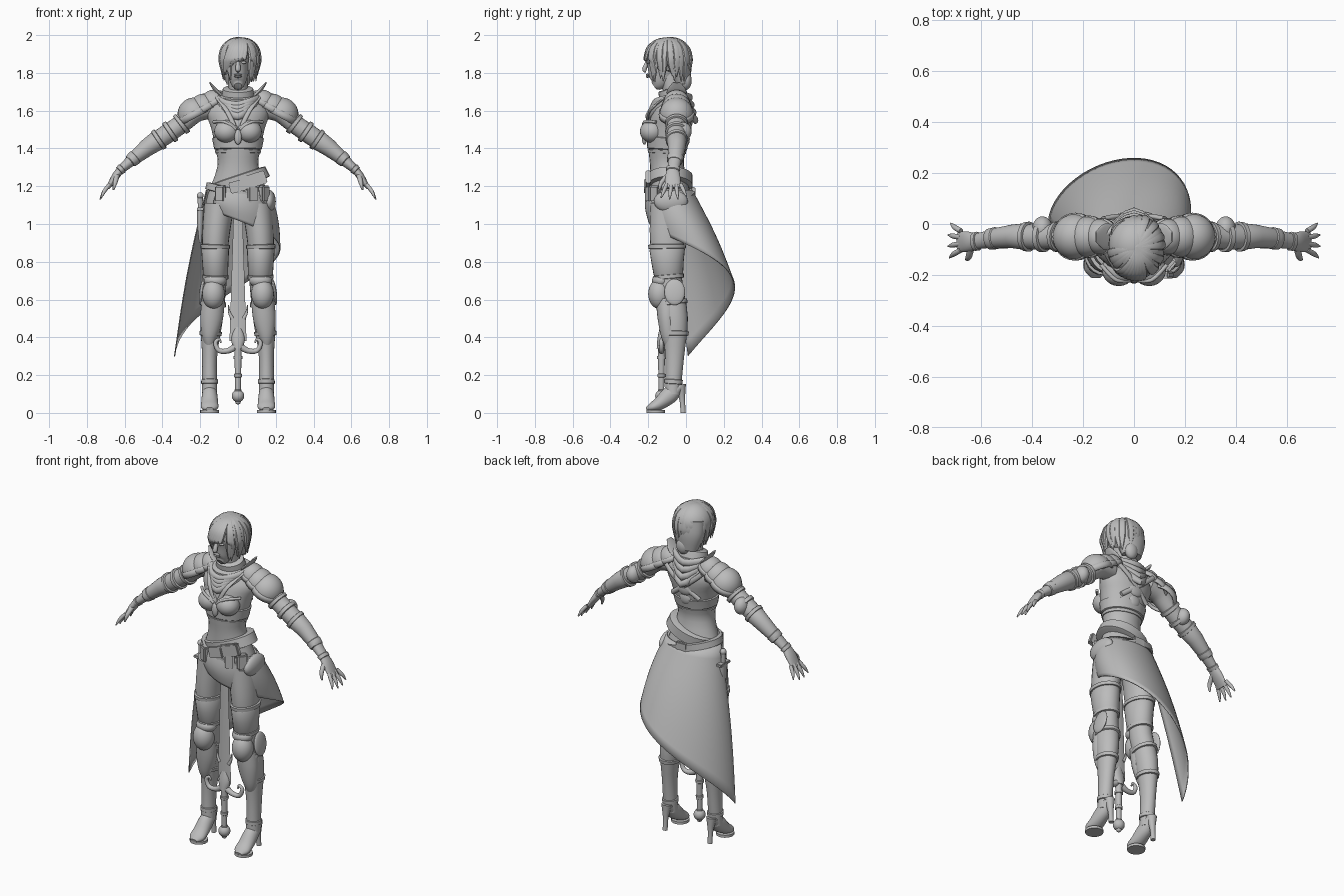
import bpy, bmesh, math, random
from mathutils import Matrix, Vector

random.seed(4)
cube = bpy.data.objects.get("Cube")
if cube:
    bpy.data.objects.remove(cube, do_unlink=True)

SIDEWAYS, DEEP, UP = Vector((1, 0, 0)), Vector((0, 1, 0)), Vector((0, 0, 1))
tone = (.5, .5, .5, 1)
grey = bpy.data.materials.new("plain_grey")
grey.use_nodes = True
grey.diffuse_color = tone
for node in grey.node_tree.nodes:
    if node.type == 'BSDF_PRINCIPLED':
        node.inputs["Base Color"].default_value = tone


def finish(name, bm, mirror=False, solid=0):
    bmesh.ops.recalc_face_normals(bm, faces=bm.faces[:])
    mesh = bpy.data.meshes.new(name)
    bm.to_mesh(mesh)
    bm.free()
    mesh.materials.append(grey)
    mesh.shade_smooth()
    mesh.set_sharp_from_angle(angle=math.radians(40))
    obj = bpy.data.objects.new(name, mesh)
    bpy.context.scene.collection.objects.link(obj)
    if solid:
        obj.modifiers.new("thickness", 'SOLIDIFY').thickness = solid
    if mirror:
        obj.modifiers.new("mirror", 'MIRROR')


def along(keys, t):
    """Point on a smooth path; t counts the keys from the start."""
    last = len(keys) - 1
    i = min(int(t), last - 1)
    u = t - i
    before, start, end, after = (keys[min(max(i + k, 0), last)] for k in (-1, 0, 1, 2))
    return [b + u / 2 * (c - a + u * (2 * a - 5 * b + 4 * c - d + u * (3 * (b - c) + d - a)))
            for a, b, c, d in zip(before, start, end, after)]


def loft(name, keys, ref=DEEP, sides=24, steps=4, mirror=False):
    """Oval rings on a path: position, half width, optional half size along ref."""
    keys = [(*key[:4], key[-1]) for key in keys]
    rows = [along(keys, i / steps) for i in range((len(keys) - 1) * steps + 1)]
    centres = [Vector(row[:3]) for row in rows]
    bm = bmesh.new()
    rings = []
    for i, (centre, row) in enumerate(zip(centres, rows)):
        tangent = (centres[min(i + 1, len(rows) - 1)] - centres[max(i - 1, 0)]).normalized()
        deep = (ref - tangent * ref.dot(tangent)).normalized()
        wide = deep.cross(tangent) * max(row[3], .002)
        deep = deep * max(row[4], .002)
        turns = [math.tau * k / sides for k in range(sides)]
        rings.append([bm.verts.new(centre + wide * math.cos(t) + deep * math.sin(t)) for t in turns])
    for low, high in zip(rings, rings[1:]):
        for k in range(sides):
            bm.faces.new((low[k - 1], low[k], high[k], high[k - 1]))
    bm.faces.new(rings[0])
    bm.faces.new(rings[-1])
    finish(name, bm, mirror)


def wrap(name, keys, start, end, grow=1, mirror=False):
    """Band with rounded edges that follows part of a path."""
    keys = [(*key[:4], key[-1]) for key in keys]
    band = []
    for f, swell in ((0, .9), (.1, 1), (.5, 1), (.9, 1), (1, .9)):
        x, y, z, w, d = along(keys, start + (end - start) * f)
        band.append((x, y, z, w * grow * swell, d * grow * swell))
    loft(name, band, steps=1, mirror=mirror)


def ball(name, centre, size, tilt=0, low=-2, high=2, solid=0, mirror=False):
    """Ellipsoid, or an open shell when cut between low and high."""
    bm = bmesh.new()
    bmesh.ops.create_uvsphere(bm, u_segments=24, v_segments=16, radius=1)
    cut = [v for v in bm.verts if not low <= v.co.z <= high]
    bmesh.ops.delete(bm, geom=cut, context='VERTS')
    bm.transform(Matrix.Translation(centre) @ Matrix.Rotation(math.radians(tilt), 4, 'Y')
                 @ Matrix.Diagonal((*size, 1)))
    finish(name, bm, mirror, solid)


def box(name, centre, size, tilt=0, axis='Y'):
    bm = bmesh.new()
    bmesh.ops.create_cube(bm, size=2)
    bm.transform(Matrix.Translation(centre) @ Matrix.Rotation(math.radians(tilt), 4, axis)
                 @ Matrix.Diagonal((*size, 1)))
    bmesh.ops.bevel(bm, geom=bm.edges[:], offset=min(size) * .4, segments=2, affect='EDGES')
    finish(name, bm)


# Body
torso = [(0, -.08, 1.05, .15, .1), (0, -.08, 1.12, .17, .11), (0, -.1, 1.3, .11, .09), (0, -.1, 1.4, .12, .1),
         (0, -.09, 1.5, .14, .11), (0, -.07, 1.6, .16, .1), (0, -.06, 1.7, .06, .05)]
leg = [(.1, -.09, 1.1, .08, .1), (.12, -.1, .9, .07, .09), (.12, -.09, .7, .06, .07),
       (.14, -.06, .5, .06, .07), (.15, -.06, .3, .04, .05), (.15, -.07, .1, .04)]
arm_y = -.05
arm = [(.13, arm_y, 1.62, .06), (.22, arm_y, 1.6, .06), (.3, arm_y, 1.53, .05),
       (.4, arm_y, 1.46, .05), (.5, arm_y, 1.39, .04), (.63, -.07, 1.28, .02, .03)]
loft("torso", torso)
loft("leg", leg, mirror=True)
loft("arm", arm, mirror=True)
loft("neck", [(0, -.06, 1.65, .05), (0, -.09, 1.8, .05)])
ball("buttock", (.07, -.04, 1.1), (.08, .07, .08), mirror=True)

# Hands
loft("palm", [(.62, -.07, 1.29, .02, .03), (.65, -.07, 1.25, .02, .04), (.69, -.07, 1.19, .01, .04)], mirror=True)
for i, reach in enumerate((.9, 1, 1, .8)):
    fan = i - 1.5
    root = Vector((.68, -.065 + .025 * fan, 1.21))
    tip = root + Vector((.05 * reach, .02 * fan, -.08 * reach))
    middle = root.lerp(tip, .5) + SIDEWAYS * .005
    loft(f"finger_{i + 1}", [(*root, .01), (*middle, .01), (*tip, .003)], mirror=True)
loft("thumb", [(.64, -.09, 1.26, .014), (.65, -.13, 1.22, .012), (.66, -.14, 1.18, .004)],
     ref=SIDEWAYS, mirror=True)

# Head and face
loft("head", [(0, -.17, 1.73, .02), (0, -.15, 1.75, .04, .05), (0, -.12, 1.82, .06, .09),
              (0, -.11, 1.9, .07, .1), (0, -.1, 1.97, .03, .05)])
loft("nose", [(0, -.2, 1.87, .008), (0, -.22, 1.82, .014, .012), (0, -.21, 1.81, .008)])
for name, z in (("upper_lip", 1.79), ("lower_lip", 1.78)):
    ball(name, (0, -.203, z), (.02, .01, .006))
ball("eye", (.03, -.2, 1.855), (.015, .01, .007), mirror=True)
ball("brow", (.03, -.2, 1.875), (.02, .01, .004), tilt=-8, mirror=True)
ball("ear", (.07, -.1, 1.84), (.01, .02, .03), mirror=True)

# Hair
ball("hair_cap", (0, -.08, 1.89), (.1, .11, .1))
loft("hair_back", [(0, -.04, 1.92, .09, .06), (0, -.03, 1.83, .09, .06), (0, -.02, 1.74, .06, .04)])
ball("hair_knot", (.02, 0, 1.76), (.04, .03, .05))


def strand(name, start, end, tip, reach=1, wide=.02):
    """Lock that runs over the crown and then hangs to its tip."""
    keys = []
    for i in range(7):
        s = i / 6
        turn = math.radians(start + (end - start) * s)
        if s <= .5:
            out, z = math.sin(math.pi * s), 1.88 + .105 * math.cos(math.pi * s)
        else:
            out, z = 1.1 - .2 * s, 1.88 + (tip - 1.88) * (2 * s - 1)
        size = min(.4 + 2 * s, 1, .1 + 3 * (1 - s))
        out *= reach
        keys.append((.01 + .1 * out * math.cos(turn), -.09 + .115 * out * math.sin(turn),
                     z, .012 * size, wide * size))
    mean = math.radians((start + end) / 2)
    loft(name, keys, ref=Vector((-math.sin(mean), math.cos(mean), 0)), sides=8)


for i in range(30):
    turn = -48 + 9.5 * i
    strand(f"hair_strand_{i + 1}", turn, turn + random.uniform(-12, 12),
           random.uniform(1.75, 1.79), random.uniform(.95, 1.05))
for i in range(7):
    strand(f"fringe_strand_{i + 1}", 300 - 8 * i, 262 - 9 * i, 1.87 - .015 * i, 1.07, .016)
for i in range(3):
    strand(f"side_fringe_{i + 1}", 300 + 4 * i, 312 + 5 * i, 1.85 - .03 * i, 1.05, .014)

# Bodice
ball("bust_cup", (.06, -.18, 1.49), (.066, .064, .06), mirror=True)
wrap("bodice_band", torso, 2.9, 3.6, 1.06)
wrap("rib_band", torso, 2.7, 2.9, 1.04)
ball("bodice_clasp", (0, -.22, 1.46), (.02, .014, .04))
loft("cup_trim", [(.01, -.22, 1.5, .008), (.07, -.22, 1.54, .008), (.13, -.16, 1.54, .008)],
     ref=UP, mirror=True)
loft("chest_strap", [(.02, -.21, 1.52, .006, .012), (.06, -.19, 1.6, .006, .012), (.11, -.11, 1.67, .006, .012)],
     ref=SIDEWAYS, mirror=True)
loft("back_strap", [(.12, .02, 1.63, .014, .01), (.04, .03, 1.56, .014, .01), (-.09, 0, 1.46, .014, .01)],
     mirror=True)
for i in range(3):
    ball(f"spine_plate_{i + 1}", (0, .02 - .01 * i, 1.57 - .06 * i), (.06 - .01 * i, .02, .04))

# Scarf and hood
wrap("scarf_collar", [(0, -.06, 1.65, .09, .08), (0, -.08, 1.72, .08, .07)], 0, 1)
wrap("scarf_roll", [(0, -.07, 1.63, .11, .1), (0, -.08, 1.68, .1, .09)], 0, 1)
for i in range(4):
    z = 1.67 - .01 * i
    fold = .015, .02
    loft(f"scarf_fold_{i + 1}", [(-.12, -.07, z, *fold), (-.07, -.15, z - .03, *fold),
                                 (0, -.17 - .01 * i, z - .04 - .01 * i, *fold),
                                 (.07, -.15, z - .02, *fold), (.12, -.07, z, *fold)], ref=UP)
    loft(f"hood_fold_{i + 1}", [(-.11, -.04, z + .02, *fold), (0, .02 + .01 * i, z - .03 * i, *fold),
                                (.11, -.04, z + .02, *fold)], ref=UP)

# Shoulder armour, neck to arm
for i in range(3):
    spot = .13 + .05 * i, arm_y, 1.64 - .03 * i
    radius = .07 + .01 * i
    ball(f"shoulder_plate_{i + 1}", spot, [radius] * 3, 28, low=-.1, solid=.01, mirror=True)
    ball(f"shoulder_rim_{i + 1}", spot, [radius * 1.05] * 3, 28, low=-.2, high=.2, solid=.01, mirror=True)
loft("collar_fin", [(.09, arm_y, 1.68, .01, .05), (.12, arm_y, 1.71, .01, .05), (.15, arm_y, 1.75, .004, .02)],
     mirror=True)

# Arm armour
wrap("bracer", arm, 3.1, 4.5, 1.1, mirror=True)
for i, t in enumerate((2, 2.6, 3.2, 4.4, 4.9)):
    wrap(f"arm_band_{i + 1}", arm, t - .1, t + .1, 1.2, mirror=True)
ball("elbow_plate", (.36, -.02, 1.49), (.04, .05, .05), mirror=True)

# Leg armour
wrap("thigh_cuff", leg, 1.1, 1.9, 1.08, mirror=True)
for i, t in enumerate((1.1, 1.9, 2.6, 3.4, 4.6)):
    wrap(f"leg_band_{i + 1}", leg, t - .06, t + .06, 1.13, mirror=True)
ball("knee_cup", (.13, -.14, .63), (.06, .06, .08), mirror=True)
ball("knee_top", (.12, -.13, .7), (.06, .05, .04), mirror=True)
ball("knee_wing", (.19, -.06, .64), (.015, .055, .07), tilt=-8, mirror=True)
loft("shin_plate", [(.13, -.1, .6, .06), (.14, -.1, .5, .06, .05), (.15, -.09, .4, .04), (.15, -.09, .33, .01)],
     mirror=True)

# Heeled boots
foot_x = .15
loft("boot_foot", [(foot_x, -.03, .14, .02, .03), (foot_x, -.08, .1, .045, .04), (foot_x, -.14, .05, .035, .045),
                   (foot_x, -.18, .03, .025, .045), (foot_x, -.21, .02, .01, .02)], ref=SIDEWAYS, mirror=True)
loft("boot_sole", [(foot_x, -.16, 0, .05), (foot_x, -.16, .015, .05)], steps=1, mirror=True)
loft("boot_heel", [(foot_x, -.03, .15, .03), (foot_x, -.02, .07, .015), (foot_x, -.015, 0, .014)], mirror=True)

# Asymmetric skirt, from the right front around the back to a long tip
bm = bmesh.new()
columns = []
for i in range(49):
    f = i / 48
    turn = math.radians(230 + 315 * f)
    c, s = math.cos(turn), math.sin(turn)
    top = Vector((.17 * c, -.085 + .12 * s, 1.18))
    hem = Vector(((.2 + .14 * f ** 2) * c, .03 + .23 * s, 1.07 - .4 * f - .37 * f ** 3))
    bulge = Vector((c, s, 0)) * .015
    columns.append([bm.verts.new(top.lerp(hem, k / 12) + bulge * math.sin(math.pi * k / 12)) for k in range(13)])
for left, right in zip(columns, columns[1:]):
    for k in range(12):
        bm.faces.new((left[k], right[k], right[k + 1], left[k + 1]))
finish("skirt", bm, solid=.006)

# Belts and pouches
wrap("upper_belt", [(.02, -.085, 1.2, .16, .12), (0, -.085, 1.26, .15, .12)], 0, 1)
wrap("lower_belt", [(0, -.08, 1.14, .18, .13), (.01, -.08, 1.18, .18, .13)], 0, 1)
box("belt_buckle", (0, -.21, 1.2), (.045, .012, .03), -15)
box("belt_flap", (.08, -.2, 1.23), (.07, .014, .035), -18)
box("back_buckle", (0, .04, 1.17), (.035, .01, .025))
for i, turn in enumerate((-30, 25, 50)):
    spot = math.radians(turn)
    box(f"pouch_{i + 1}", (.18 * math.sin(spot), -.08 - .12 * math.cos(spot), 1.16), (.03, .02, .045), turn, 'Z')
ball("hip_pouch", (.165, -.08, 1.12), (.035, .09, .06))

# Dagger on the right hip
dagger_x, dagger_y = -.2, -.07
loft("dagger_sheath", [(dagger_x, dagger_y, .9, .006), (dagger_x, dagger_y, 1, .016, .025),
                       (dagger_x, dagger_y, 1.08, .018, .03)])
loft("dagger_grip", [(dagger_x, dagger_y, 1.07, .012), (dagger_x, dagger_y, 1.14, .014)])
box("dagger_guard", (dagger_x, dagger_y, 1.08), (.018, .045, .008))
ball("dagger_pommel", (dagger_x, dagger_y, 1.15), [.018] * 3)

# Sword hanging point up between the legs
sword_y = -.13
grip = [(0, sword_y, .36, .02), (0, sword_y, .1, .014)]
loft("sword_blade", [(0, sword_y, .38, .045, .01), (0, sword_y, 1.04, .024, .005)], sides=4)
loft("sword_guard", [(0, sword_y, .36, .02), (.05, sword_y, .33, .015), (.1, sword_y, .33, .013),
                     (.12, sword_y, .37, .011), (.1, sword_y, .39, .008), (.09, sword_y, .37, .004)], mirror=True)
loft("sword_crest", [(0, sword_y, .34, .025), (0, sword_y, .4, .035, .02), (0, sword_y, .48, .003)])
loft("blade_barb", [(.03, sword_y, .5, .01), (.045, sword_y, .53, .007), (.05, sword_y, .57, .002)], mirror=True)
loft("sword_grip", grip)
for i, t in enumerate((.3, .6, .9)):
    wrap(f"grip_ring_{i + 1}", grip, t - .03, t + .03, 1.3)
ball("sword_pommel", (0, sword_y, .09), [.033] * 3)
ball("pommel_tip", (0, sword_y, .06), [.015] * 3)
